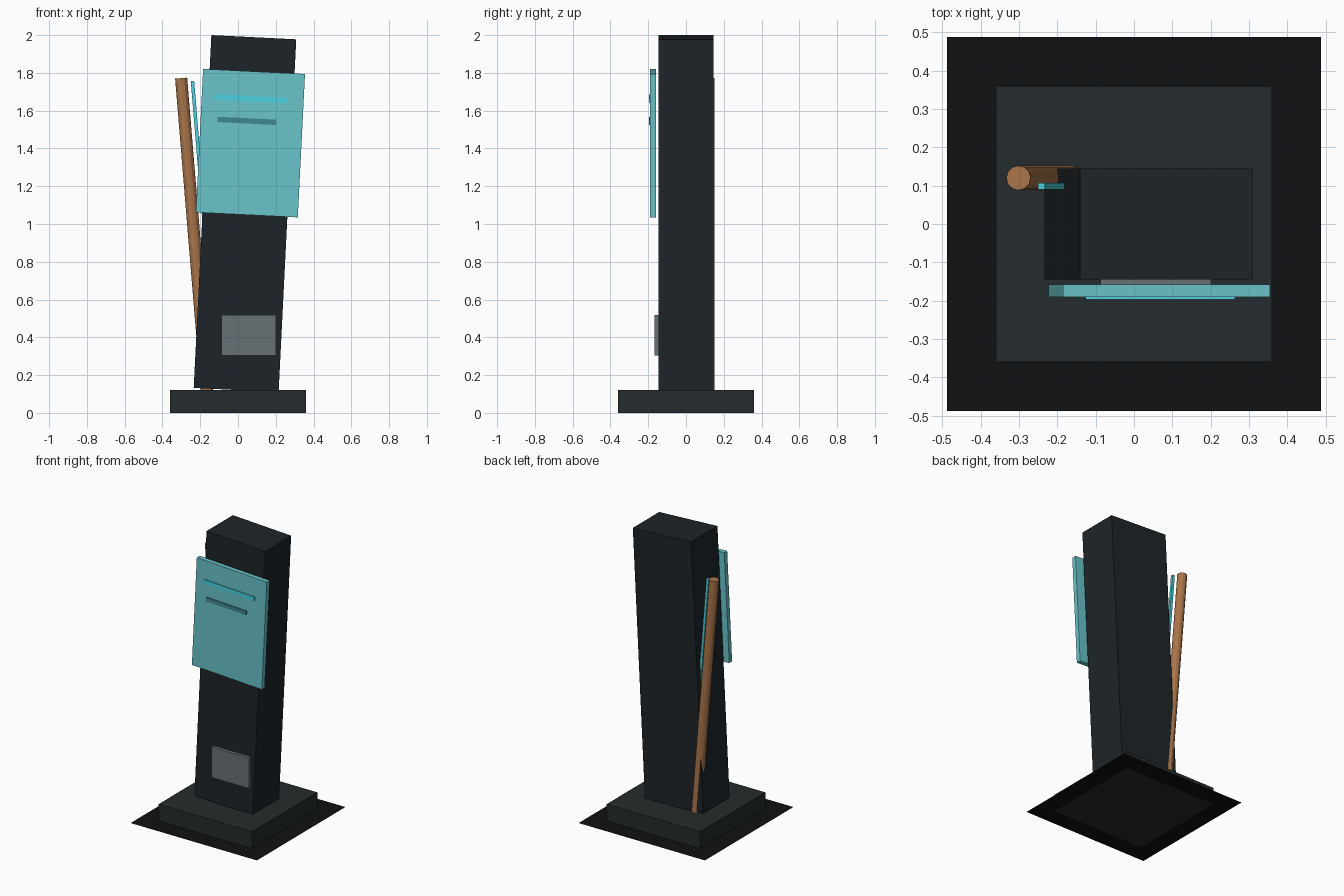
import bpy
from mathutils import Matrix

cube = bpy.data.objects.get("Cube")
if cube:
    bpy.data.objects.remove(cube, do_unlink=True)


def material(name, hex_code):
    """Make a material from an sRGB hex colour."""
    channels = [int(hex_code[i:i + 2], 16) / 255 for i in (0, 2, 4)]
    color = [c / 12.92 if c < 0.04 else ((c + 0.055) / 1.055) ** 2.4 for c in channels] + [1]
    mat = bpy.data.materials.new(name)
    mat.use_nodes = True
    mat.diffuse_color = color
    bsdf = next(n for n in mat.node_tree.nodes if n.type == 'BSDF_PRINCIPLED')
    bsdf.inputs["Base Color"].default_value = color
    return mat


def finish(name, mat):
    obj = bpy.context.object
    obj.name = obj.data.name = name
    obj.data.materials.append(mat)
    return obj


def box(name, center, size, mat, tilt=0):
    bpy.ops.mesh.primitive_cube_add(size=1, location=center, rotation=(0, tilt, 0))
    obj = finish(name, mat)
    obj.data.transform(Matrix.Diagonal((*size, 1)))
    return obj


charcoal = material("charcoal", "1D2429")
slate = material("slate", "252B2D")
black = material("black", "101113")
aqua = material("aqua", "6AC3CA")
bright_cyan = material("bright_cyan", "4AD2DF")
dark_teal = material("dark_teal", "3F8790")
wood = material("wood", "AA754A")
grey = material("grey", "687175")

LEAN = 0.05
POLE_LEAN = -0.082

# Ground sheet and plinth
bpy.ops.mesh.primitive_plane_add(size=0.974, location=(0, 0, 0.003))
finish("ground_sheet", black)
box("plinth", (0, 0, 0.06), (0.72, 0.72, 0.12), slate)

# Leaning pillar
box("pillar", (0.037, 0, 1.055), (0.45, 0.29, 1.87), charcoal, LEAN)

# Front screen with two raised bars
box("screen", (0.066, -0.174, 1.428), (0.54, 0.032, 0.76), aqua, LEAN)
box("upper_bar", (0.068, -0.191, 1.663), (0.39, 0.012, 0.028), bright_cyan, LEAN)
box("lower_bar", (0.046, -0.191, 1.546), (0.31, 0.012, 0.028), dark_teal, LEAN)

# Lower access plate
box("access_plate", (0.057, -0.153, 0.412), (0.288, 0.028, 0.214), grey)

# Wooden pole and thin light strip leaning into the pillar
bpy.ops.mesh.primitive_cylinder_add(vertices=12, radius=0.032, depth=1.66,
                                    location=(-0.233, 0.12, 0.945),
                                    rotation=(0, POLE_LEAN, 0))
finish("wooden_pole", wood)
box("light_strip", (-0.2, 0.099, 1.258), (0.018, 0.017, 1.0), bright_cyan, POLE_LEAN)
